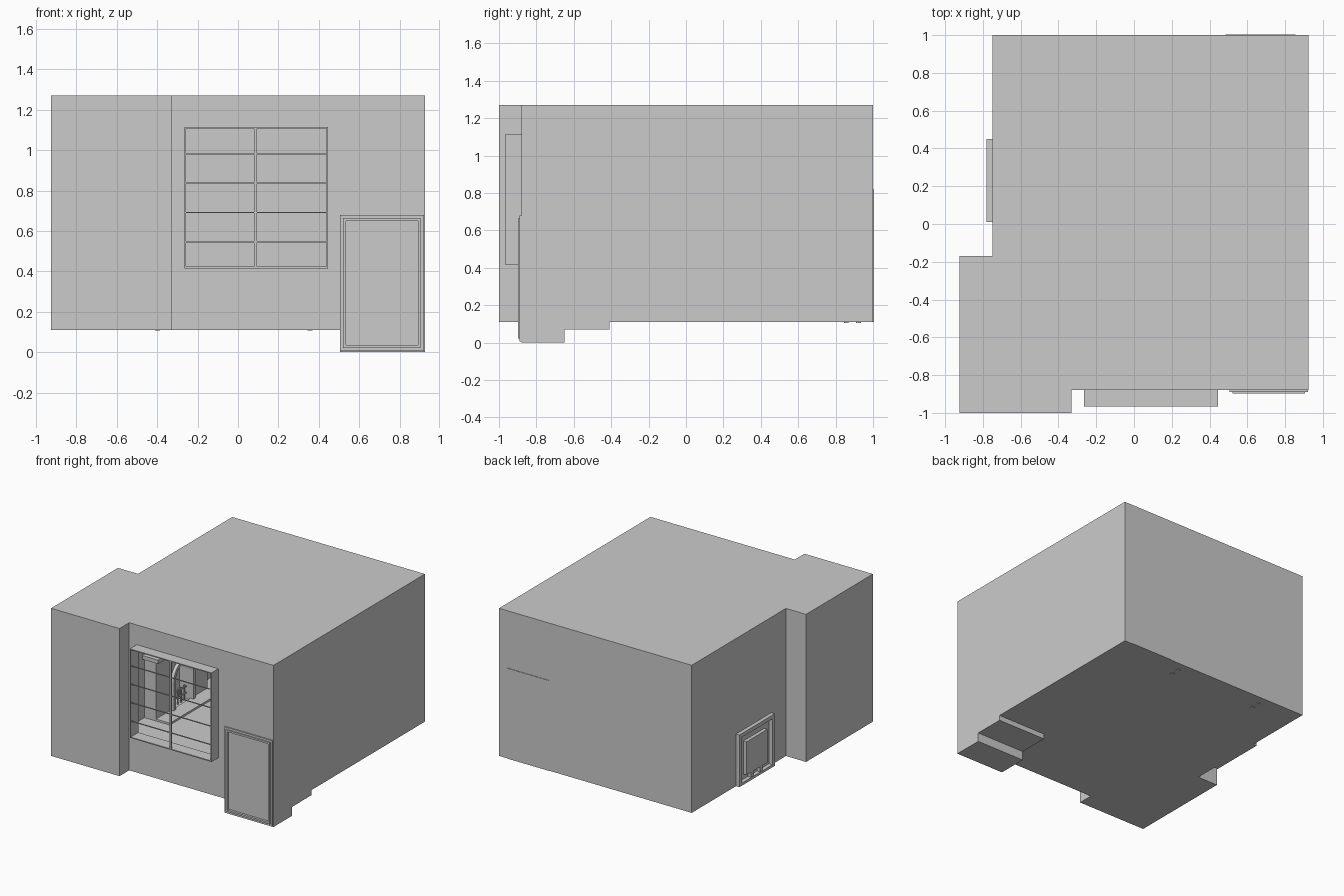
import bpy, bmesh
from math import sin, cos, pi

if "Cube" in bpy.data.objects:
    bpy.data.objects.remove(bpy.data.objects["Cube"])


def finish(name, bm):
    bmesh.ops.remove_doubles(bm, verts=bm.verts, dist=1e-5)
    bmesh.ops.recalc_face_normals(bm, faces=bm.faces)
    me = bpy.data.meshes.new(name)
    bm.to_mesh(me)
    bm.free()
    ob = bpy.data.objects.new(name, me)
    bpy.context.collection.objects.link(ob)
    return ob


def add_box(bm, x0, x1, y0, y1, z0, z1):
    r = bmesh.ops.create_cube(bm, size=1)
    for v in r["verts"]:
        v.co = ((x0 + x1) / 2 + v.co.x * (x1 - x0),
                (y0 + y1) / 2 + v.co.y * (y1 - y0),
                (z0 + z1) / 2 + v.co.z * (z1 - z0))


def boxes(name, *items):
    bm = bmesh.new()
    for b in items:
        add_box(bm, *b)
    return finish(name, bm)


def sheet(bm, *pts):
    bm.faces.new([bm.verts.new(p) for p in pts])


def frame_xz(name, x0, x1, z0, z1, y0, y1, t):
    """Rectangular frame lying in the xz plane."""
    return boxes(name, (x0, x1, y0, y1, z0, z0 + t), (x0, x1, y0, y1, z1 - t, z1),
                 (x0, x0 + t, y0, y1, z0 + t, z1 - t), (x1 - t, x1, y0, y1, z0 + t, z1 - t))


def extrude_x(name, pts, x0, x1):
    """Solid from a (y, z) outline, pushed along x."""
    bm = bmesh.new()
    f = bm.faces.new([bm.verts.new((x0, y, z)) for y, z in pts])
    r = bmesh.ops.extrude_face_region(bm, geom=[f])
    for g in r["geom"]:
        if isinstance(g, bmesh.types.BMVert):
            g.co.x = x1
    bm.faces.new([bm.verts.new((x0, y, z)) for y, z in pts])
    return finish(name, bm)


def arch(cy, r, spring, base, n=12):
    return [(cy - r, base)] + [(cy - r * cos(pi * i / n), spring + r * sin(pi * i / n))
                               for i in range(n + 1)] + [(cy + r, base)]


FL, CE, FY = 0.11, 1.27, -0.88               # floor, ceiling, front wall
WX0, WX1, WZ0, WZ1 = -0.265, 0.445, 0.415, 1.115   # window opening
DX0, DX1, DTOP = 0.505, 0.925, 0.68          # front door
outline = [(-0.925, -1), (-0.33, -1), (-0.33, FY), (0.925, FY), (0.925, 1),
           (-0.75, 1), (-0.75, -0.17), (-0.925, -0.17)]

# Outer walls as thin sheets, front wall pierced by the window
bm = bmesh.new()
for i, (a, b) in enumerate(zip(outline, outline[1:] + outline[:1])):
    if i != 2:
        sheet(bm, (*a, FL), (*b, FL), (*b, CE), (*a, CE))
for x0, x1, z0, z1 in [(-0.33, WX0, FL, CE), (WX1, 0.925, FL, CE),
                       (WX0, WX1, FL, WZ0), (WX0, WX1, WZ1, CE)]:
    sheet(bm, (x0, FY, z0), (x1, FY, z0), (x1, FY, z1), (x0, FY, z1))
finish("walls", bm)

# Ceiling
bm = bmesh.new()
sheet(bm, *[(x, y, CE) for x, y in outline])
finish("ceiling", bm)

# Floor, notched for the sunken entrance
bm = bmesh.new()
floor = outline[:3] + [(DX0, FY), (DX0, -0.41), (0.925, -0.41)] + outline[4:]
sheet(bm, *[(x, y, FL) for x, y in reversed(floor)])
finish("floor", bm)

# Sunken entrance steps
bm = bmesh.new()
side = [(FY, 0), (-0.65, 0), (-0.65, 0.07), (-0.41, 0.07), (-0.41, FL)]
for (y0, z0), (y1, z1) in zip(side, side[1:]):
    sheet(bm, (DX0, y0, z0), (DX1, y0, z0), (DX1, y1, z1), (DX0, y1, z1))
for x in (DX0, DX1):
    sheet(bm, *[(x, y, z) for y, z in side + [(FY, FL)]])
sheet(bm, (DX0, FY, 0), (DX1, FY, 0), (DX1, FY, FL), (DX0, FY, FL))
finish("entrance_steps", bm)

# Front door surround in two stepped mouldings
frame_xz("front_door_frame", DX0, 0.92, 0.005, DTOP, -0.89, FY, 0.016)
frame_xz("front_door_moulding", 0.521, 0.904, 0.021, 0.664, -0.898, FY, 0.014)

# Back door, almost flush with the wall
boxes("back_door", (0.485, 0.855, 0.98, 1.004, FL, 0.82))

# Projecting window box with thin glazing bars
frame_xz("window_box", WX0, WX1, WZ0, WZ1, -0.965, -0.87, 0.008)
boxes("window_bars", (0.08, 0.094, -0.965, -0.952, WZ0, WZ1),
      *[(WX0, WX1, -0.963, -0.956, z - 0.003, z + 0.003)
        for z in (0.981, 0.837, 0.692, 0.547)])

# Fireplace surround with arched opening
CY = 0.23
hole = arch(CY, 0.11, 0.35, FL)
extrude_x("fireplace_surround",
          [(-0.09, FL), (-0.09, 0.58), (0.55, 0.58), (0.55, FL)] + hole[::-1], -0.748, -0.65)
extrude_x("fireplace_arch_trim", arch(CY, 0.135, 0.35, FL) + hole[::-1], -0.65, -0.625)
boxes("mantel_shelf", (-0.748, -0.61, -0.12, 0.58, 0.58, 0.61))
boxes("hearth", (-0.65, -0.53, -0.09, 0.55, FL, 0.125))
boxes("fire_grate", (-0.69, -0.68, 0.13, 0.33, 0.16, 0.17), (-0.69, -0.68, 0.13, 0.33, 0.21, 0.22),
      *[(-0.69, -0.68, 0.145 + 0.04 * i, 0.155 + 0.04 * i, FL, 0.23) for i in range(5)])

# Back of the firebox, showing on the outside wall
boxes("firebox_back", (-0.78, -0.75, 0.01, 0.04, FL, 0.52), (-0.78, -0.75, 0.42, 0.45, FL, 0.52),
      (-0.78, -0.75, 0.04, 0.42, 0.49, 0.52), (-0.78, -0.75, 0.04, 0.42, FL, 0.13),
      (-0.777, -0.75, 0.10, 0.36, 0.17, 0.43),
      (-0.777, -0.75, 0.16, 0.19, 0.13, 0.17), (-0.777, -0.75, 0.27, 0.30, 0.13, 0.17))

# Low bench against the back wall, feet just through the floor
boxes("low_bench", (-0.42, 0.38, 0.83, 0.96, 0.27, 0.30),
      *[(x, x + 0.025, y, y + 0.025, 0.106, 0.27) for x in (-0.41, 0.345) for y in (0.845, 0.91)])
